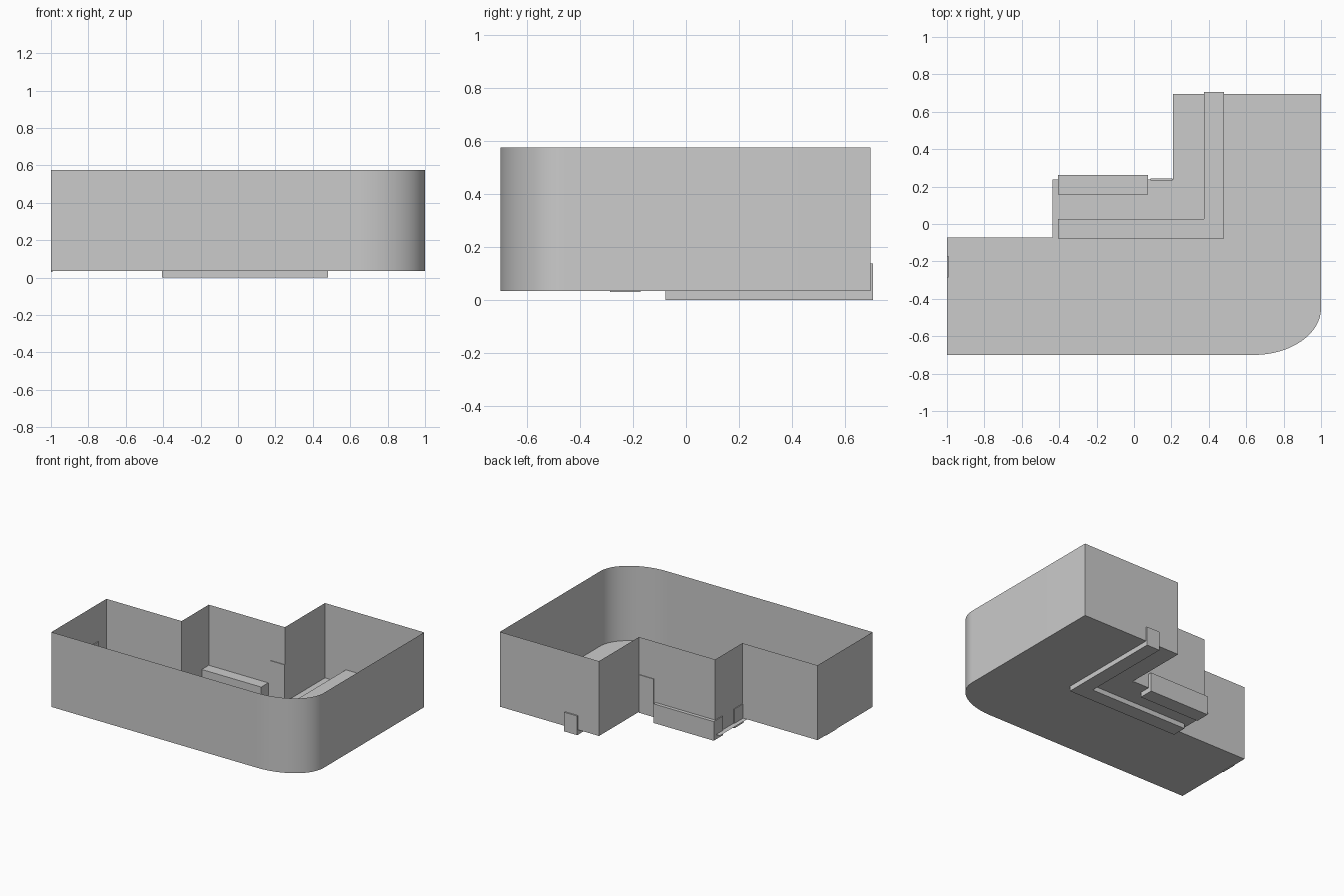
import bpy, bmesh, math

if "Cube" in bpy.data.objects:
    bpy.data.objects.remove(bpy.data.objects["Cube"])

Z0, Z1 = 0.035, 0.575


def finish(bm, name):
    me = bpy.data.meshes.new(name)
    bm.to_mesh(me)
    bm.free()
    ob = bpy.data.objects.new(name, me)
    bpy.context.collection.objects.link(ob)
    return ob


def footprint(notch_x):
    # stepped plan with one elliptical rounded corner
    n, rx, ry = 24, 0.36, 0.25
    arc = [(1 - rx + rx * math.sin(a), -0.70 + ry - ry * math.cos(a))
           for a in (math.pi / 2 * i / n for i in range(n + 1))]
    return [(-1, -0.70)] + arc + [(1, 0.695), (0.208, 0.695), (0.208, 0.238),
                                  (notch_x, 0.238), (notch_x, -0.072), (-1, -0.072)]


def prism(name, pts, z0, z1):
    bm = bmesh.new()
    base = bm.faces.new([bm.verts.new((x, y, z0)) for x, y in pts])
    top = bmesh.ops.extrude_face_region(bm, geom=[base], use_keep_orig=True)
    for v in top["geom"]:
        if isinstance(v, bmesh.types.BMVert):
            v.co.z = z1
    bmesh.ops.recalc_face_normals(bm, faces=bm.faces)
    return finish(bm, name)


def box(name, x0, x1, y0, y1, z0, z1):
    return prism(name, [(x0, y0), (x1, y0), (x1, y1), (x0, y1)], z0, z1)


# outer wall: thin open shell
bm = bmesh.new()
pts = footprint(-0.40)
low = [bm.verts.new((x, y, Z0)) for x, y in pts]
high = [bm.verts.new((x, y, Z1)) for x, y in pts]
for i in range(len(pts)):
    j = (i + 1) % len(pts)
    bm.faces.new((low[i], low[j], high[j], high[i]))
wall = finish(bm, "outer_wall")
bpy.context.view_layer.objects.active = wall
wall.select_set(True)
bpy.ops.object.shade_smooth_by_angle(angle=math.radians(30))

# floor sheet, reaching slightly past the notch wall
bm = bmesh.new()
bm.faces.new([bm.verts.new((x, y, Z0)) for x, y in footprint(-0.437)])
finish(bm, "floor")

# L-shaped inner beam passing through the floor and walls
prism("corner_beam", [(-0.406, -0.078), (0.48, -0.078), (0.48, 0.705),
                      (0.375, 0.705), (0.375, 0.028), (-0.406, 0.028)], 0, 0.138)

# short beam through the back wall
box("short_beam", -0.406, 0.075, 0.158, 0.263, 0, 0.138)

# door panels
box("back_door", 0.088, 0.207, 0.233, 0.243, 0.031, 0.305)
box("side_door", -1.0, -0.992, -0.287, -0.172, 0.031, 0.305)
wall.data.update()
